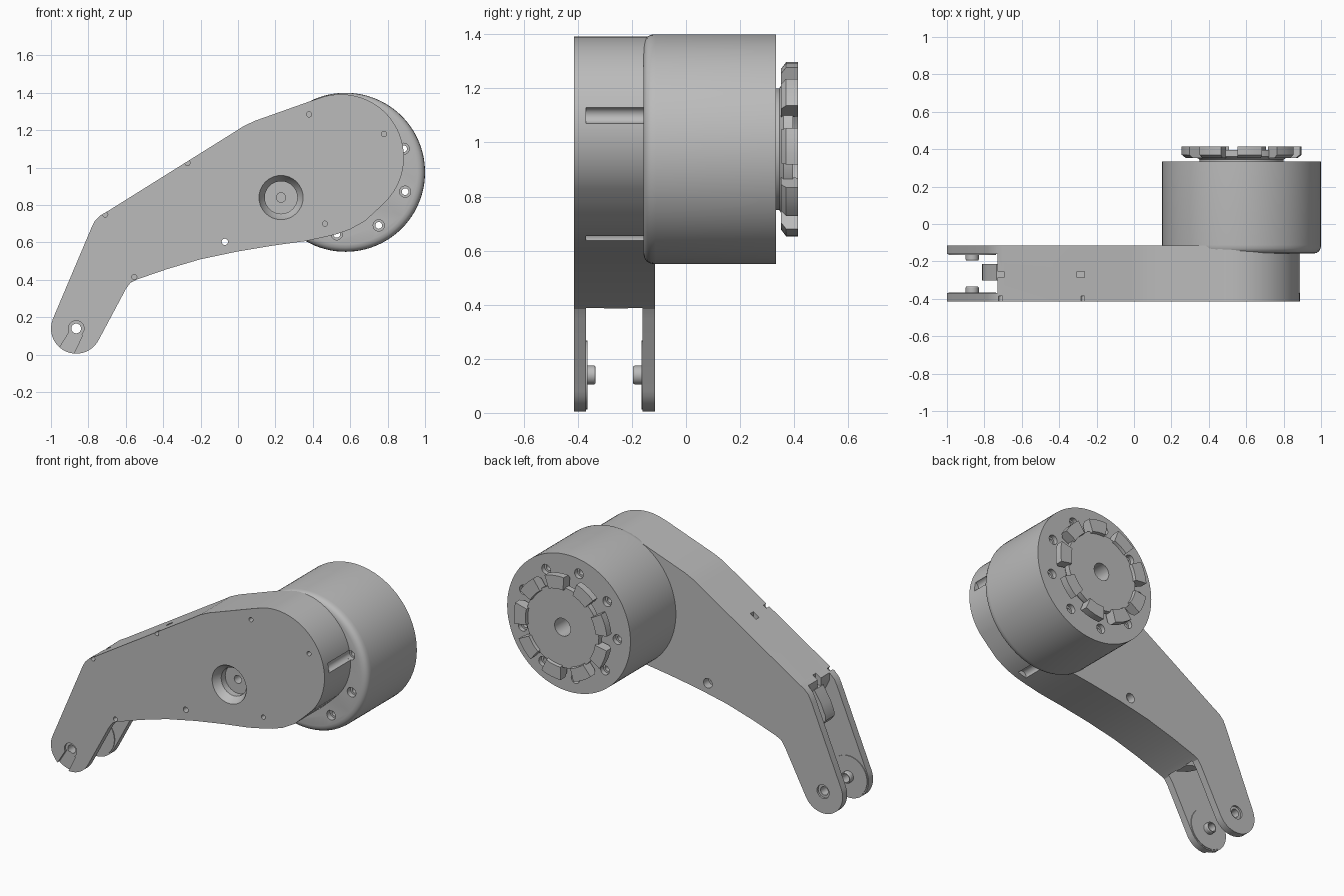
import bpy, bmesh
from math import sin, cos, radians, pi

if "Cube" in bpy.data.objects:
    bpy.data.objects.remove(bpy.data.objects["Cube"])

grey = bpy.data.materials.new("machined grey")
grey.use_nodes = True
grey.diffuse_color = (0.5, 0.5, 0.5, 1)
grey.node_tree.nodes["Principled BSDF"].inputs["Base Color"].default_value = (0.5, 0.5, 0.5, 1)

FRONT, BACK = -0.415, -0.115          # arm faces
DRUM = (0.575, 0.975)                 # drum axis
PIN = (-0.865, 0.14)                  # fork pin axis


def finish(name, bm):
    bmesh.ops.recalc_face_normals(bm, faces=bm.faces)
    me = bpy.data.meshes.new(name)
    bm.to_mesh(me)
    bm.free()
    me.materials.append(grey)
    ob = bpy.data.objects.new(name, me)
    bpy.context.collection.objects.link(ob)
    return ob


def prism(name, outline, y0, y1):
    """Extrude an x-z outline along y."""
    bm = bmesh.new()
    face = bm.faces.new([bm.verts.new((x, y0, z)) for x, z in outline])
    out = bmesh.ops.extrude_face_region(bm, geom=[face])["geom"]
    bmesh.ops.translate(bm, vec=(0, y1 - y0, 0),
                        verts=[g for g in out if isinstance(g, bmesh.types.BMVert)])
    return finish(name, bm)


def turned(name, centre, profile, n=32):
    """Turn a (radius, y) profile about an axis along y, with flat end caps."""
    bm = bmesh.new()
    rings = [[bm.verts.new((centre[0] + r * cos(2 * pi * i / n), y,
                            centre[1] + r * sin(2 * pi * i / n))) for i in range(n)]
             for r, y in profile]
    for a, b in zip(rings, rings[1:]):
        for i in range(n):
            j = (i + 1) % n
            bm.faces.new((a[i], a[j], b[j], b[i]))
    bm.faces.new(rings[0])
    bm.faces.new(rings[-1])
    return finish(name, bm)


def rod(name, centre, r, y0, y1, n=24):
    return turned(name, centre, [(r, y0), (r, y1)], n)


def box(name, x, y, z):
    return prism(name, [(x[0], z[0]), (x[1], z[0]), (x[1], z[1]), (x[0], z[1])], *y)


def arc(centre, r, a0, a1, n):
    return [(centre[0] + r * cos(radians(a0 + (a1 - a0) * i / n)),
             centre[1] + r * sin(radians(a0 + (a1 - a0) * i / n))) for i in range(n + 1)]


def around(angle, r):
    return DRUM[0] + r * cos(radians(angle)), DRUM[1] + r * sin(radians(angle))


def carve(ob, cutters):
    """Subtract the cutters, bake the result and drop the cutters."""
    for c in cutters:
        c.hide_render = True
        m = ob.modifiers.new("cut", "BOOLEAN")
        m.operation, m.solver, m.object = "DIFFERENCE", "EXACT", c
    dg = bpy.context.evaluated_depsgraph_get()
    dg.update()
    me = bpy.data.meshes.new_from_object(ob.evaluated_get(dg))
    ob.modifiers.clear()
    ob.data = me
    for c in cutters:
        bpy.data.objects.remove(c)


# Arm body: fork tip, straight upper edge, round lobe, bowed lower edge
outline = (arc(PIN, 0.135, -26, -202, 18)
           + [(-0.785, 0.675), (-0.765, 0.715), (-0.735, 0.745), (-0.70, 0.765),
              (-0.02, 1.19), (0.03, 1.222), (0.09, 1.25), (0.40, 1.36)]
           + arc((0.55, 1.055), 0.337, 105, -42, 28)
           + [(0.745, 0.775), (0.68, 0.715), (0.60, 0.67), (0.53, 0.645), (0.46, 0.628),
              (0.36, 0.607), (0.2, 0.585), (0, 0.552), (-0.2, 0.51), (-0.38, 0.457),
              (-0.54, 0.402), (-0.575, 0.385), (-0.60, 0.35)])
arm = prism("arm_body", outline, FRONT, BACK)

# Fork slot, bearing pocket and pin bore
cuts = [prism("slot", [(-1.1, -0.1), (-0.4, -0.1), (-0.55, 0.36), (-0.575, 0.40),
                       (-0.73, 0.70), (-0.73, 0.9), (-1.1, 0.9)], -0.37, -0.16),
        turned("pocket", (0.23, 0.84), [(0.122, -0.43), (0.117, -0.41), (0.087, -0.37),
                                        (0.087, -0.33)]),
        rod("pocket_bore", (0.23, 0.84), 0.025, -0.36, -0.27),
        rod("pin_bore", PIN, 0.026, -0.5, 0),
        rod("pin_sink", PIN, 0.042, -0.5, FRONT + 0.012),
        rod("pin_sink_back", PIN, 0.042, BACK - 0.012, 0),
        rod("through_hole", (-0.07, 0.603), 0.017, -0.5, 0),
        rod("through_sink", (-0.07, 0.603), 0.03, BACK - 0.05, 0),
        box("cable_hole", (-0.305, -0.265), (-0.285, -0.255), (0.93, 1.2)),
        box("cable_notch", (-0.78, -0.695), (-0.285, -0.255), (0.70, 0.9))]
# Lead-in groove on the front fork tip
cuts.append(prism("groove", [(-0.90, 0.125), (-0.83, 0.105), (-0.90, -0.04), (-0.99, -0.02)],
                  -0.5, FRONT + 0.018))
for spot in [(-0.71, 0.75), (-0.27, 1.025), (0.38, 1.285), (0.78, 1.18),
             (0.465, 0.70), (-0.555, 0.415)]:
    cuts.append(rod("screw_hole", spot, 0.014, -0.5, FRONT + 0.03, 16))
# Screwdriver channels beside the lobe
for a in (22, -18, -58, -98):
    cuts.append(rod("channel", around(a, 0.335), 0.03, -0.37, -0.1))
carve(arm, cuts)

# Rounded stop inside the fork
stop = prism("fork_stop", [(-0.68, 0.70), (-0.735, 0.70), (-0.785, 0.62), (-0.81, 0.56),
                           (-0.812, 0.53), (-0.79, 0.50), (-0.74, 0.46), (-0.66, 0.415),
                           (-0.57, 0.386), (-0.54, 0.42)], -0.303, -0.215)

# Hollow pins with thin bosses on the inner fork faces
for side, face, s in (("front", -0.37, 1), ("back", -0.16, -1)):
    pin = turned(side + "_fork_pin", PIN,
                 [(0.128, face - s * 0.005), (0.128, face + s * 0.005),
                  (0.035, face + s * 0.005), (0.035, face + s * 0.03), (0.031, face + s * 0.036)])
    carve(pin, [rod("pin_hole", PIN, 0.026, -0.5, 0)])

# Motor drum with rounded front edge
drum = turned("motor_drum", DRUM,
              [(0.385, -0.158), (0.403, -0.154), (0.416, -0.144), (0.423, -0.13),
               (0.425, -0.112), (0.425, 0.333)], 96)
cuts = [rod("shaft_bore", DRUM, 0.055, 0.15, 0.5)]
for k in range(9):
    spot = around(22 + 40 * k, 0.335)
    cuts += [rod("bolt_hole", spot, 0.018, -0.3, 0.5, 20),
             rod("front_sink", spot, 0.03, -0.3, -0.125, 20),
             rod("back_sink", spot, 0.03, 0.305, 0.5, 20)]
carve(drum, cuts)

# Output hub on a short neck
hub = turned("output_hub", DRUM, [(0.225, 0.32), (0.225, 0.345), (0.25, 0.36), (0.25, 0.395)], 72)
carve(hub, [rod("shaft_bore", DRUM, 0.055, 0.15, 0.5)])

# Ring of coupling teeth, undercut toward the drum
bm = bmesh.new()
for k in range(9):
    mid, rows = 2 + 40 * k, []
    for inner, outer, y in ((0.235, 0.298, 0.352), (0.235, 0.322, 0.37), (0.242, 0.322, 0.415)):
        loop = ([around(mid - 12 + 6 * i, outer) for i in range(5)]
                + [around(mid + 12 - 6 * i, inner) for i in range(5)])
        rows.append([bm.verts.new((x, y, z)) for x, z in loop])
    for a, b in zip(rows, rows[1:]):
        for i in range(len(a)):
            j = (i + 1) % len(a)
            bm.faces.new((a[i], a[j], b[j], b[i]))
    bm.faces.new(rows[0])
    bm.faces.new(rows[-1])
teeth = finish("hub_teeth", bm)

# Smooth curved walls, keep machined edges crisp
bpy.ops.object.select_all(action="DESELECT")
for ob in bpy.context.collection.objects:
    if ob.type == "MESH" and ob.data.materials and ob.data.materials[0] == grey:
        ob.select_set(True)
        bpy.context.view_layer.objects.active = ob
bpy.ops.object.shade_smooth_by_angle(angle=radians(28))
